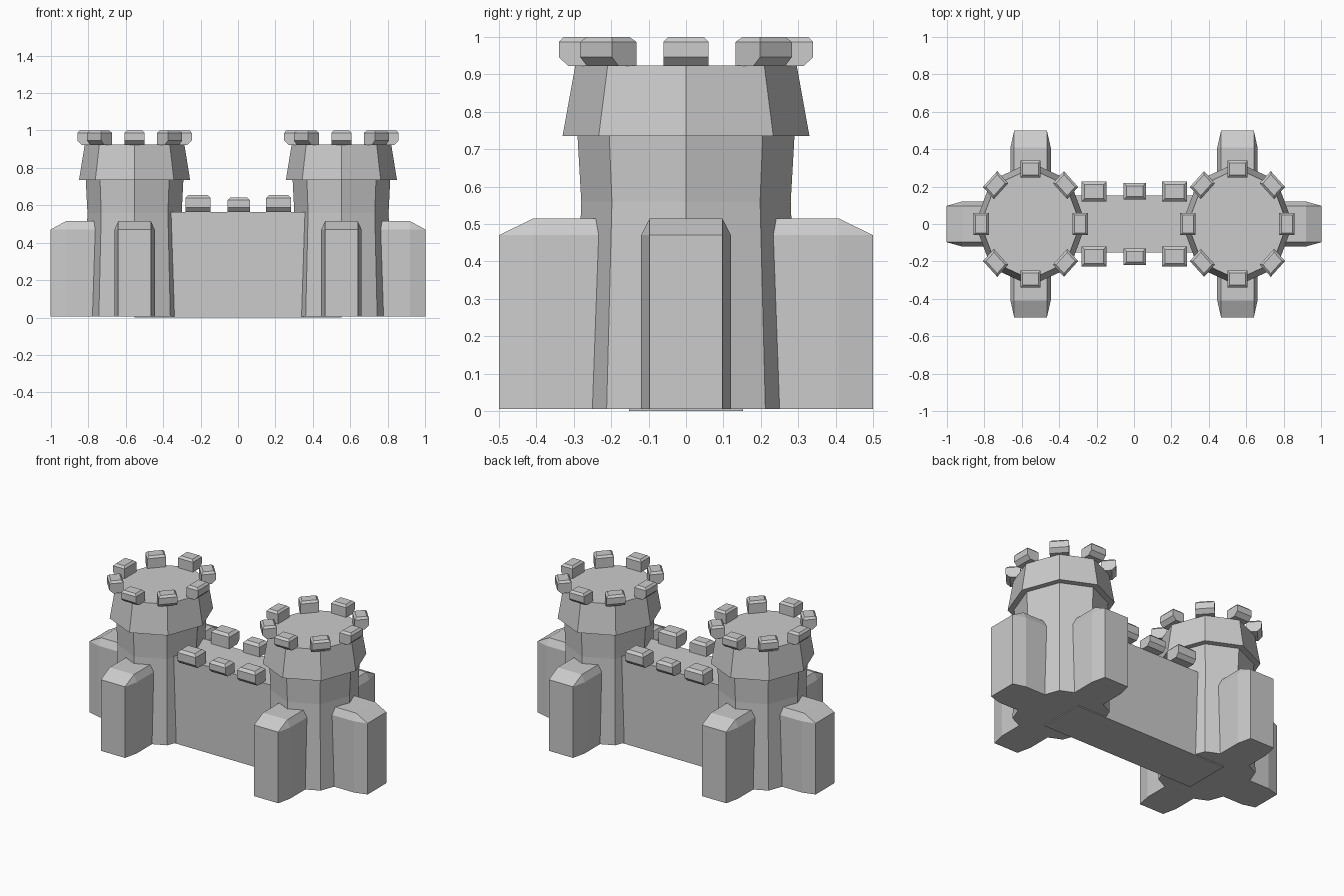
import bpy, bmesh, math
from mathutils import Matrix

if "Cube" in bpy.data.objects:
    bpy.data.objects.remove(bpy.data.objects["Cube"])

TOWER_X, SQUASH, BASE = 0.553, 0.9, 0.006


def make(name, bm, mat=Matrix()):
    bmesh.ops.transform(bm, matrix=mat, verts=bm.verts)
    bmesh.ops.recalc_face_normals(bm, faces=bm.faces)
    me = bpy.data.meshes.new(name)
    bm.to_mesh(me)
    bm.free()
    ob = bpy.data.objects.new(name, me)
    bpy.context.collection.objects.link(ob)
    return ob


def hull(points):
    bm = bmesh.new()
    for p in points:
        bm.verts.new(p)
    bmesh.ops.convex_hull(bm, input=bm.verts)
    bmesh.ops.dissolve_limit(bm, angle_limit=0.01, verts=bm.verts, edges=bm.edges)
    return bm


def lathe(profile, sides=8):
    bm = bmesh.new()
    rings = [[bm.verts.new((r * math.cos(math.tau * i / sides),
                            r * math.sin(math.tau * i / sides), z))
              for i in range(sides)] for r, z in profile]
    for a, b in zip(rings, rings[1:]):
        for i in range(sides):
            j = (i + 1) % sides
            bm.faces.new((a[i], a[j], b[j], b[i]))
    bm.faces.new(rings[0][::-1])
    bm.faces.new(rings[-1])
    return bm


def merlon(r0, r1, w, z0, z1, c=0.013, cant=0.026):
    # block facing +x: undercut on the outside, chamfered on top
    pts = []
    for s in (-1, 1):
        pts += [(r0, s * w, z0), (r1 - cant, s * w, z0),
                (r1, s * w, z0 + 0.024), (r0, s * w, z1 - c), (r1, s * w, z1 - c),
                (r0 + c, s * (w - c), z1), (r1 - c, s * (w - c), z1)]
    return hull(pts)


def buttress():
    # block along +x with chamfered end, sides and top
    pts = []
    for s in (-1, 1):
        for x, w in ((0.05, 0.12), (0.408, 0.12), (0.5, 0.097)):
            pts += [(x, s * w, BASE), (x, s * w, 0.47)]
        pts += [(0.05, s * 0.097, 0.515), (0.408, s * 0.097, 0.515)]
    return hull(pts)


def rot(deg):
    return Matrix.Rotation(math.radians(deg), 4, 'Z')


# towers, slightly squashed along x
for side, label in ((-1, "left"), (1, "right")):
    place = Matrix.Translation((side * TOWER_X, 0, 0)) @ Matrix.Diagonal((SQUASH, 1, 1, 1))
    make(label + "_tower", lathe([(0.30, BASE), (0.28, 0.56), (0.29, 0.735),
                                  (0.33, 0.735), (0.296, 0.924)]), place)
    for i in range(8):
        make(label + "_tower_merlon", merlon(0.248, 0.34, 0.06, 0.922, 1.0),
             place @ rot(45 * i))
    # buttresses at front, back and outer side
    for a in (-90, 90, 0 if side > 0 else 180):
        make(label + "_buttress", buttress(), place @ rot(a))

# connecting wall
make("wall", hull([(x, y, z) for x in (-TOWER_X, TOWER_X)
                   for y in (-0.152, 0.152) for z in (0, 0.565)]))

# wall merlons, the middle one smaller
for a, y in ((-90, -1), (90, 1)):
    for x, w, r0, r1, top in ((-0.214, 0.066, 0.12, 0.226, 0.656),
                              (0.004, 0.06, 0.13, 0.22, 0.643),
                              (0.217, 0.066, 0.12, 0.226, 0.656)):
        make("wall_merlon", merlon(r0, r1, w, 0.564, top, 0.016, 0.022),
             Matrix.Translation((x, 0, 0)) @ rot(a))
